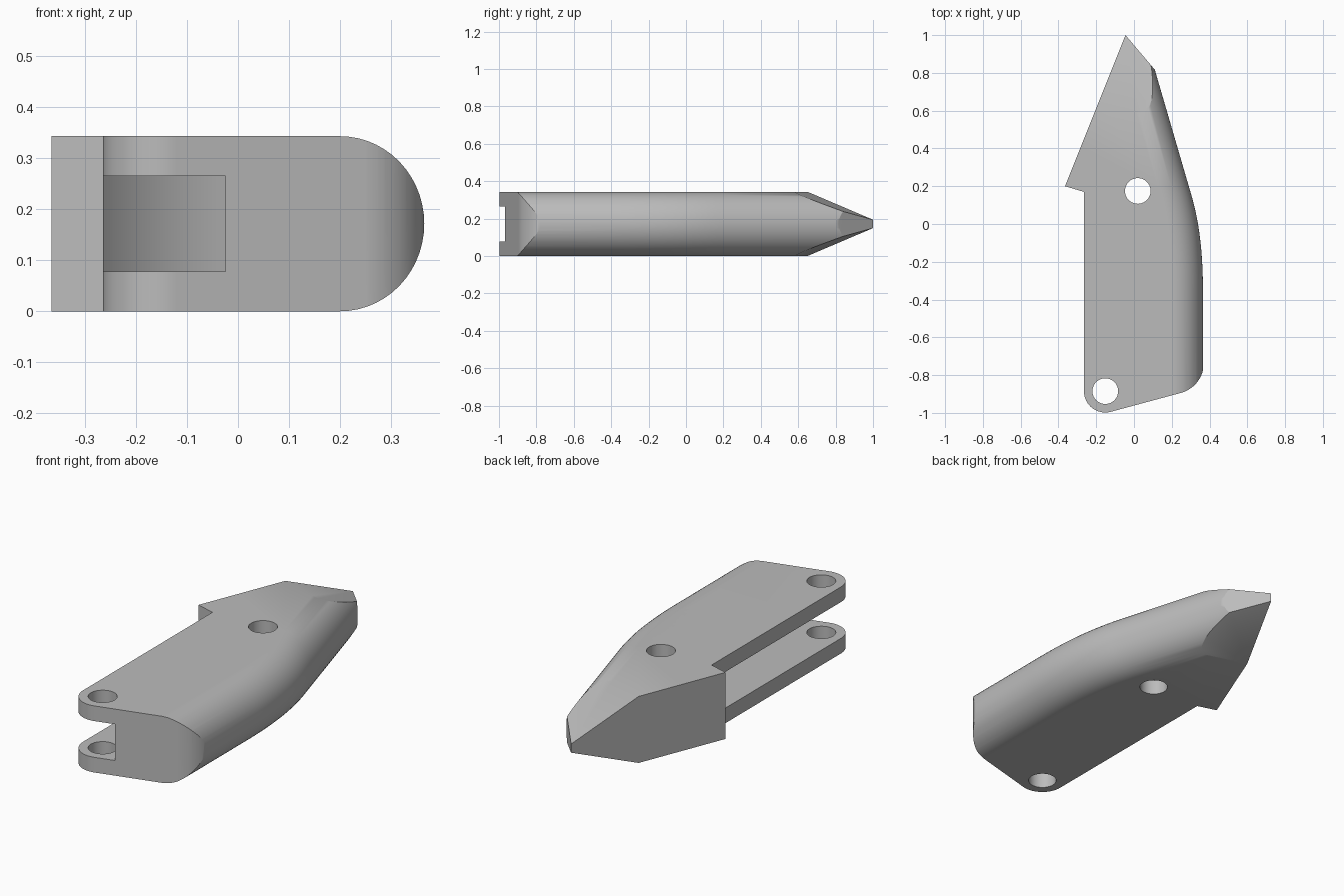
import bpy, bmesh, math
from mathutils import Vector
from mathutils.geometry import interpolate_bezier

cube = bpy.data.objects.get("Cube")
if cube:
    bpy.data.objects.remove(cube, do_unlink=True)

HEIGHT = 0.343
PIVOT = (-0.152, -0.885)
PIN = (0.02, 0.175)

grey = bpy.data.materials.new("plain grey")
grey.use_nodes = True
grey.diffuse_color = (0.5, 0.5, 0.5, 1)
grey.node_tree.nodes["Principled BSDF"].inputs["Base Color"].default_value = (0.5, 0.5, 0.5, 1)


def arc(centre, radius, start, end, steps=16):
    angles = [math.radians(start + (end - start) * i / steps) for i in range(steps + 1)]
    return [(centre[0] + radius * math.cos(a), centre[1] + radius * math.sin(a)) for a in angles]


def finish(name, bm):
    bmesh.ops.recalc_face_normals(bm, faces=bm.faces)
    mesh = bpy.data.meshes.new(name)
    bm.to_mesh(mesh)
    bm.free()
    mesh.materials.append(grey)
    obj = bpy.data.objects.new(name, mesh)
    bpy.context.collection.objects.link(obj)
    return obj


def prism(outline, low, high):
    bm = bmesh.new()
    face = bm.faces.new([bm.verts.new((x, y, low)) for x, y in outline])
    top = bmesh.ops.extrude_face_region(bm, geom=[face])["geom"]
    verts = [v for v in top if isinstance(v, bmesh.types.BMVert)]
    bmesh.ops.translate(bm, verts=verts, vec=(0, 0, high - low))
    return bm


def combine(body, tool, operation):
    bpy.context.view_layer.objects.active = body
    mod = body.modifiers.new("cut", "BOOLEAN")
    mod.operation = operation
    mod.solver = "EXACT"
    mod.object = tool
    tool.hide_render = True
    bpy.ops.object.modifier_apply(modifier=mod.name)
    bpy.data.objects.remove(tool, do_unlink=True)


# Plan outline with the pivot end, rounded heel, pointed tip and barb
outline = arc(PIVOT, 0.113, 180, 286)
outline += arc((0.205, -0.735), 0.165, 286, 360)
outline += [(0.37, 0.51), (-0.045, 1.0), (-0.365, 0.2), (-0.265, 0.17)]
bm = prism(outline, 0, HEIGHT)

# Two sloping planes taper the tip
for z, side in ((HEIGHT, 1), (0, -1)):
    bmesh.ops.recalc_face_normals(bm, faces=bm.faces)
    cut = bmesh.ops.bisect_plane(
        bm, geom=bm.verts[:] + bm.edges[:] + bm.faces[:], dist=1e-5,
        plane_co=(-0.185, 0.65, z), plane_no=Vector((0.12, 0.378, side)), clear_outer=True)
    edges = [e for e in cut["geom_cut"] if isinstance(e, bmesh.types.BMEdge)]
    bmesh.ops.holes_fill(bm, edges=edges)
body = finish("handle_body", bm)

# Rounded spine: half-round section swept along the curved side
bend = interpolate_bezier(Vector((0.365, -0.35)), Vector((0.365, -0.05)),
                          Vector((0.32, 0.1)), Vector((0.29, 0.2)), 16)
path = [(0.365, -1.2)] + [(p.x, p.y) for p in bend] + [(0.115, 0.8), (0.02, 1.13)]
half = HEIGHT / 2
section = [(x - 0.165, z + half) for x, z in
           ((0.165 * c, half * s) for c, s in arc((0, 0), 1, -90, 90, 28))]
bm = bmesh.new()
rings = []
for x, y in path:
    ring = [bm.verts.new((x + dx, y, z)) for dx, z in section]
    ring += [bm.verts.new((-1, y, z)) for z in (HEIGHT, 0)]
    rings.append(ring)
for a, b in zip(rings, rings[1:]):
    for i in range(len(a)):
        j = (i + 1) % len(a)
        bm.faces.new((a[i], a[j], b[j], b[i]))
bm.faces.new(rings[0])
bm.faces.new(rings[-1])
combine(body, finish("spine_cutter", bm), "INTERSECT")

# Side slot with a curved inner end
slot = [(-0.6, 0.13), (-0.6, -1.2), (-0.025, -1.2)]
slot += arc((0.155, -0.185), 0.525, 110, 143)
combine(body, finish("slot_cutter", prism(slot, 0.078, 0.265)), "DIFFERENCE")

# Pivot and pin holes
for centre in (PIVOT, PIN):
    hole = arc(centre, 0.068, 0, 360, 40)[:-1]
    combine(body, finish("hole_cutter", prism(hole, -0.1, 0.5)), "DIFFERENCE")

# Smooth shading with crisp edges
bpy.ops.object.select_all(action="DESELECT")
body.select_set(True)
bpy.context.view_layer.objects.active = body
bpy.ops.object.shade_smooth_by_angle(angle=math.radians(25))
body.modifiers.new("even_shading", "WEIGHTED_NORMAL").keep_sharp = True
